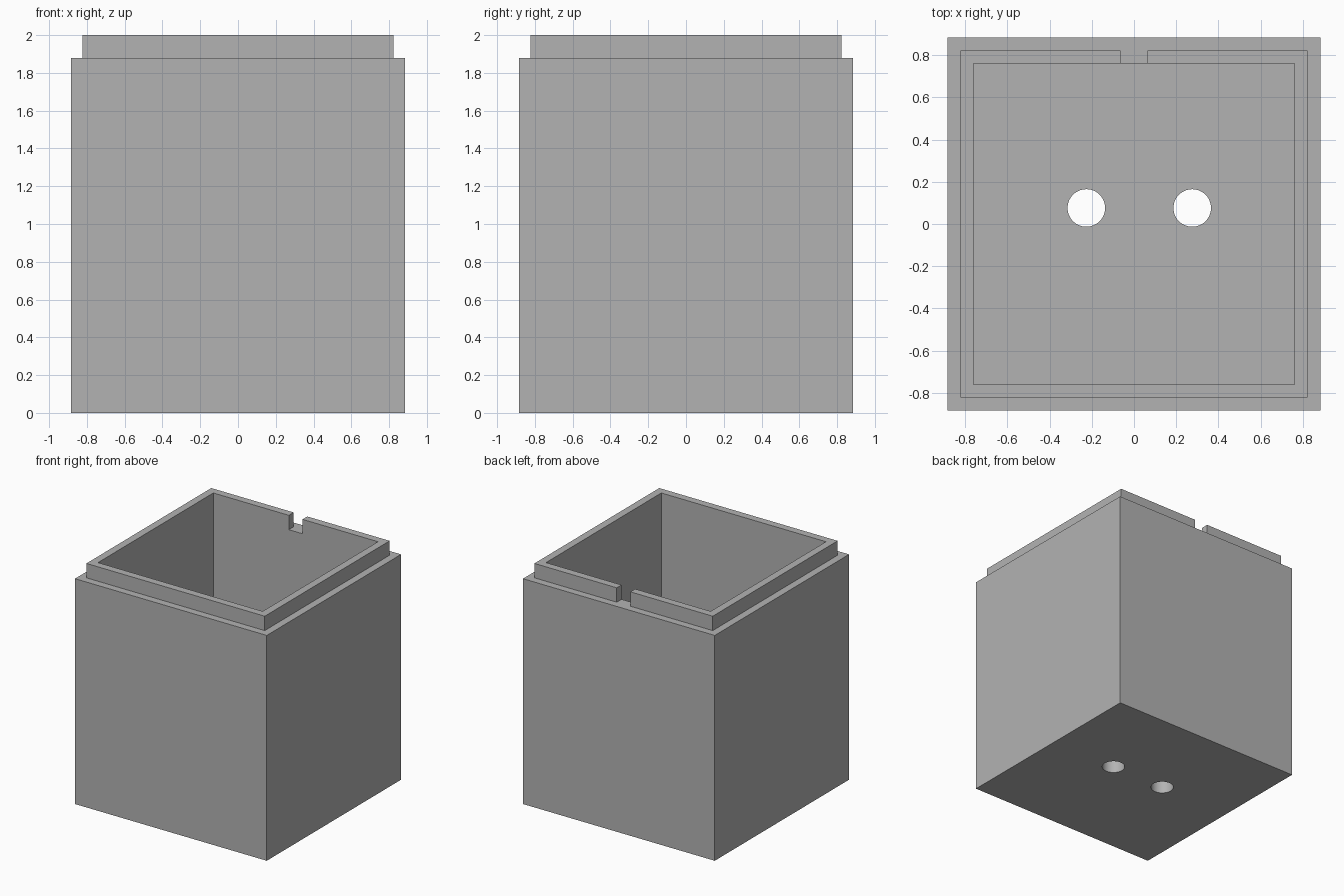
import bpy
import bmesh
from mathutils import Matrix, Vector

default = bpy.data.objects.get("Cube")
if default:
    bpy.data.objects.remove(default, do_unlink=True)

OUTER, LIP, INNER = 0.885, 0.823, 0.76     # half widths
SHOULDER, TOP, FLOOR = 1.88, 2.0, 0.125    # heights

grey = bpy.data.materials.new("plain grey")
colour = (0.45, 0.45, 0.45, 1)
grey.use_nodes = True
grey.diffuse_color = colour
grey.node_tree.nodes["Principled BSDF"].inputs["Base Color"].default_value = colour


def make_object(name, bm):
    bmesh.ops.recalc_face_normals(bm, faces=bm.faces)
    mesh = bpy.data.meshes.new(name)
    bm.to_mesh(mesh)
    bm.free()
    mesh.materials.append(grey)
    obj = bpy.data.objects.new(name, mesh)
    bpy.context.collection.objects.link(obj)
    return obj


def cut(target, cutter):
    """Subtract the cutter, bake the result and discard the cutter."""
    cutter.hide_render = True
    mod = target.modifiers.new("cut", "BOOLEAN")
    mod.operation = "DIFFERENCE"
    mod.solver = "EXACT"
    mod.object = cutter
    bpy.context.view_layer.objects.active = target
    bpy.ops.object.modifier_apply(modifier=mod.name)
    bpy.data.objects.remove(cutter, do_unlink=True)


# Open box with a stepped rim: square rings from the base, over the lip, to the floor
bm = bmesh.new()
rings = []
for half, z in ((OUTER, 0), (OUTER, SHOULDER), (LIP, SHOULDER),
                (LIP, TOP), (INNER, TOP), (INNER, FLOOR)):
    rings.append([bm.verts.new((sx * half, sy * half, z))
                  for sx, sy in ((-1, -1), (1, -1), (1, 1), (-1, 1))])
for low, high in zip(rings, rings[1:]):
    for i in range(4):
        j = (i + 1) % 4
        bm.faces.new((low[i], low[j], high[j], high[i]))
bm.faces.new(rings[0])
bm.faces.new(rings[-1])
box = make_object("open_box", bm)

# Notch in the back of the lip, level with the shoulder
bm = bmesh.new()
bmesh.ops.create_cube(bm, size=1, matrix=Matrix.LocRotScale(
    Vector((0, 0.79, SHOULDER + 0.1)), None, Vector((0.126, 0.14, 0.2))))
cut(box, make_object("notch_cutter", bm))

# Two round holes through the floor
for x in (-0.226, 0.276):
    bm = bmesh.new()
    bmesh.ops.create_cone(bm, cap_ends=True, segments=48, radius1=0.089,
                          radius2=0.089, depth=0.5,
                          matrix=Matrix.Translation((x, 0.076, 0)))
    cut(box, make_object("hole_cutter", bm))

# Smooth the holes, keep the box edges sharp
bpy.ops.object.select_all(action="DESELECT")
box.select_set(True)
bpy.context.view_layer.objects.active = box
bpy.ops.object.shade_smooth_by_angle()
